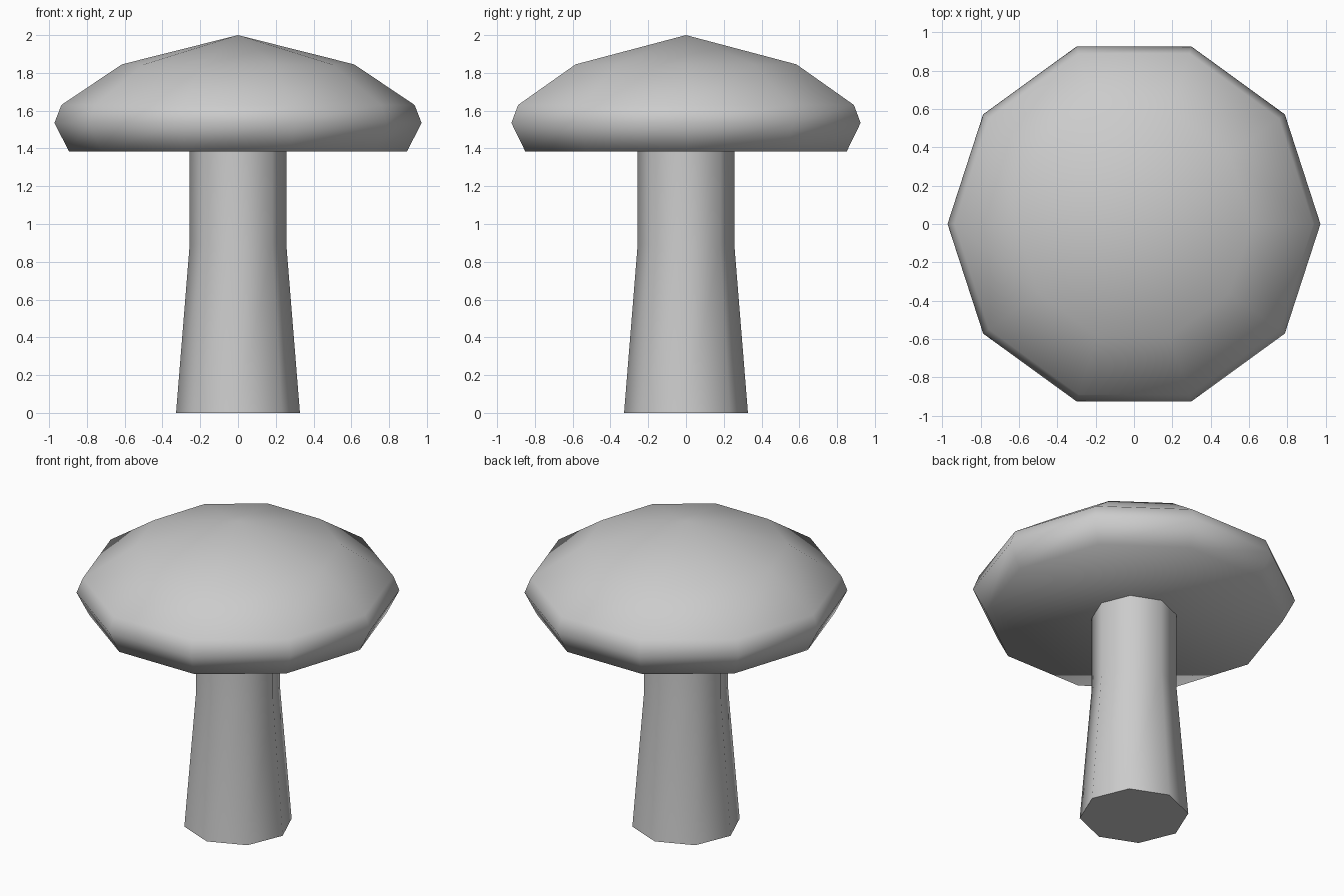
import bpy, bmesh, math

if "Cube" in bpy.data.objects:
    bpy.data.objects.remove(bpy.data.objects["Cube"])


def lathe(name, sides, profile, tip=None, angle=70):
    """Stack rings of (radius, z); close the bottom, and the top with a tip or a cap."""
    bm = bmesh.new()
    rings = []
    for r, z in profile:
        rings.append([bm.verts.new((r * math.cos(2 * math.pi * i / sides),
                                    r * math.sin(2 * math.pi * i / sides), z))
                      for i in range(sides)])
    for low, high in zip(rings, rings[1:]):
        for i in range(sides):
            j = (i + 1) % sides
            bm.faces.new((low[i], low[j], high[j], high[i]))
    bm.faces.new(rings[0][::-1])
    top = rings[-1]
    if tip is None:
        bm.faces.new(top)
    else:
        apex = bm.verts.new((0, 0, tip))
        for i in range(sides):
            bm.faces.new((top[i], top[(i + 1) % sides], apex))
    mesh = bpy.data.meshes.new(name)
    bm.to_mesh(mesh)
    bm.free()
    obj = bpy.data.objects.new(name, mesh)
    bpy.context.collection.objects.link(obj)
    bpy.ops.object.select_all(action='DESELECT')
    obj.select_set(True)
    bpy.context.view_layer.objects.active = obj
    bpy.ops.object.shade_smooth_by_angle(angle=math.radians(angle))
    return obj


# Eight-sided stem, flared towards the ground
lathe("stem", 8, [(0.328, 0), (0.256, 0.89), (0.256, 1.39)])

# Ten-sided domed cap with a flat underside
lathe("cap", 10, [(0.895, 1.385), (0.972, 1.535), (0.935, 1.63), (0.615, 1.845)], tip=2.0)
